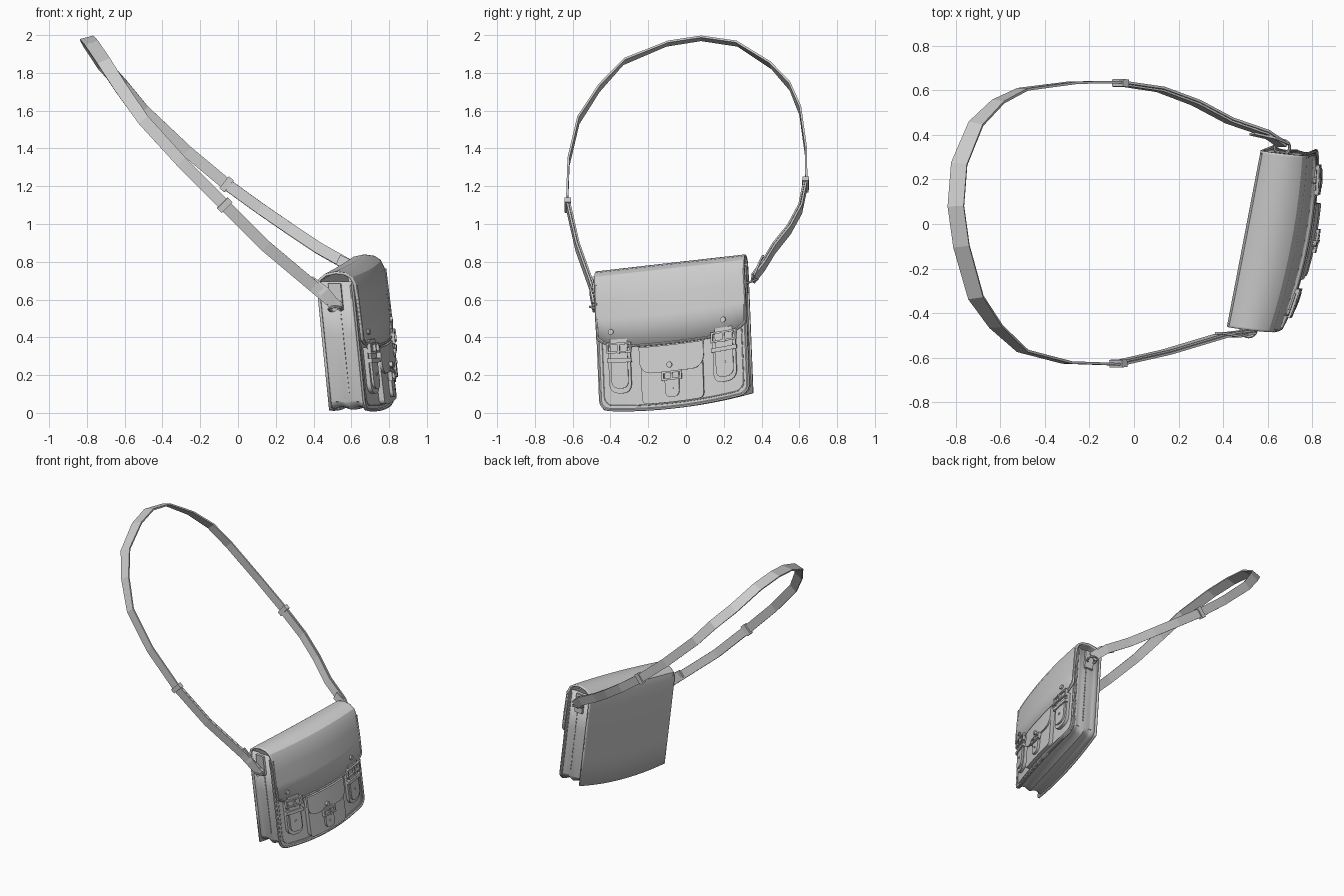
import bpy, bmesh, math
from mathutils import Vector

if "Cube" in bpy.data.objects:
    bpy.data.objects.remove(bpy.data.objects["Cube"])

# ---- bag space: u = along width, d = depth (back to front), w = height ----
def warp(u, d, w):
    e = max(0.0, 1 - (u / 0.4) ** 2)
    h = w / 0.72
    dd = d + 0.042 * e * (1 - 0.4 * h) * d / 0.18
    return Vector((0.565 + 0.19 * u + dd - 0.1 * w,
                   -0.04 + 0.99 * u - 0.11 * dd - 0.04 * w,
                   0.06 + 0.113 * u + w - 0.033 * e * (1 - h)))

def finish(name, bm):
    bmesh.ops.recalc_face_normals(bm, faces=bm.faces)
    me = bpy.data.meshes.new(name)
    bm.to_mesh(me)
    bm.free()
    ob = bpy.data.objects.new(name, me)
    bpy.context.collection.objects.link(ob)
    return ob

def slabs(name, items):
    """Extruded (u, w) outlines between two depths, sliced so they follow the bulge."""
    bm = bmesh.new()
    for outline, d0, d1 in items:
        a = [bm.verts.new((u, d0, w)) for u, w in outline]
        b = [bm.verts.new((u, d1, w)) for u, w in outline]
        n = len(a)
        bm.faces.new(a)
        bm.faces.new(b[::-1])
        for i in range(n):
            bm.faces.new((a[i], a[(i + 1) % n], b[(i + 1) % n], b[i]))
    for i in range(-5, 6):
        bmesh.ops.bisect_plane(bm, geom=bm.verts[:] + bm.edges[:] + bm.faces[:],
                               plane_co=(i * 0.075, 0, 0), plane_no=(1, 0, 0))
    for v in bm.verts:
        v.co = warp(*v.co)
    return finish(name, bm)

def sheet(name, rows, thick):
    """Grid of bag-space points, thickened."""
    bm = bmesh.new()
    g = [[bm.verts.new(warp(*p)) for p in r] for r in rows]
    for r, s in zip(g, g[1:]):
        for i in range(len(r) - 1):
            bm.faces.new((r[i], r[i + 1], s[i + 1], s[i]))
    ob = finish(name, bm)
    m = ob.modifiers.new("thickness", 'SOLIDIFY')
    m.thickness, m.offset = thick, 0
    return ob

def tube(name, pts, r):
    cu = bpy.data.curves.new(name, 'CURVE')
    cu.dimensions, cu.bevel_depth, cu.bevel_resolution = '3D', r, 1
    sp = cu.splines.new('POLY')
    sp.points.add(len(pts) - 1)
    for q, p in zip(sp.points, pts):
        q.co = (*p, 1)
    ob = bpy.data.objects.new(name, cu)
    bpy.context.collection.objects.link(ob)
    bpy.ops.object.select_all(action='DESELECT')
    ob.select_set(True)
    bpy.context.view_layer.objects.active = ob
    bpy.ops.object.convert(target='MESH')

def ribbon(name, pts, hw, th, off=0.0):
    """Flat band along world points; off moves it towards the inside of the loop."""
    pts = [Vector(p) for p in pts]
    bm, prev = bmesh.new(), None
    for i, p in enumerate(pts):
        t = (pts[min(i + 1, len(pts) - 1)] - pts[max(i - 1, 0)]).normalized()
        k = min(1, max(0, (p.z - 1.5) / 0.4))
        ref = Vector((0.7, 0, 0.7)).lerp(Vector((0.96, 0, 0.25)), k)
        s = (ref - t * ref.dot(t)).normalized()
        n = t.cross(s)
        wd = hw * (1 + 0.2 * k)
        ring = [bm.verts.new(p + s * a * wd + n * (off + b * th / 2))
                for a, b in ((-1, -1), (1, -1), (1, 1), (-1, 1))]
        if prev:
            for j in range(4):
                bm.faces.new((prev[j], prev[(j + 1) % 4], ring[(j + 1) % 4], ring[j]))
        else:
            bm.faces.new(ring)
        prev = ring
    bm.faces.new(prev[::-1])
    return finish(name, bm)

def rect(u, w, hu, hw):
    return [(u - hu, w - hw), (u + hu, w - hw), (u + hu, w + hw), (u - hu, w + hw)]

def round_bottom(u0, u1, w0, w1, r):
    pts = [(u0, w1)]
    for cx, a0 in ((u0 + r, 180), (u1 - r, 270)):
        for i in range(5):
            a = math.radians(a0 + 22.5 * i)
            pts.append((cx + r * math.cos(a), w0 + r + r * math.sin(a)))
    return pts + [(u1, w1)]

def disc(u, w, r):
    return [(u + r * math.cos(i * math.pi / 5), w + r * math.sin(i * math.pi / 5)) for i in range(10)]

def frame(u, w, hu, hw, b, d0, d1):
    return [(rect(u, w + s * hw, hu + b, b), d0, d1) for s in (-1, 1)] + \
           [(rect(u + s * hu, w, b, hw - b), d0, d1) for s in (-1, 1)]

# ---- back panel running over the top into the front flap ----
def flap_edge(u):
    return 0.325 + 0.05 * (abs(u) / 0.4) ** 8
us = [-0.4, -0.39, -0.37] + [i * 0.066 for i in range(-5, 6)] + [0.37, 0.39, 0.4]
rows = []
for u in us:
    e = flap_edge(u)
    rows.append([(u, d, w) for d, w in (
        (0, 0), (0, 0.22), (0, 0.44), (0, 0.65), (0.012, 0.69), (0.045, 0.715), (0.1, 0.727),
        (0.15, 0.72), (0.18, 0.7), (0.195, 0.66), (0.2, 0.58), (0.203, 0.48), (0.203, e))])
sheet("back_and_flap", rows, 0.014)
edge = [(-0.395, 0.203, 0.66), (-0.397, 0.207, 0.5)] + \
       [(u * 0.985, 0.209, flap_edge(u) + 0.005) for u in us] + \
       [(0.397, 0.207, 0.5), (0.395, 0.203, 0.66)]
tube("flap_edging", [warp(*p) for p in edge], 0.007)

# ---- front panel with piped edge ----
front = round_bottom(-0.395, 0.395, 0.0, 0.66, 0.045)
slabs("front_panel", [(front, 0.168, 0.184)])
rim = front[:6] + [(i * 0.07, 0.0) for i in range(-4, 5)] + front[6:]
tube("front_edging", [warp(u, 0.182, w + 0.004) for u, w in rim], 0.008)
tube("front_seam", [warp(u * 0.945, 0.185, w + 0.026) for u, w in rim], 0.003)

# ---- folded gusset around both sides and the bottom ----
path = round_bottom(-0.388, 0.388, 0.008, 0.68, 0.04)
path = [path[0], (-0.388, 0.4)] + path[1:6] + [(i * 0.1, 0.008) for i in range(-3, 4)] + \
       path[6:-1] + [(0.388, 0.4), path[-1]]
folds = ((0.0, 0), (0.03, 0.014), (0.055, 0.016), (0.09, 0.002), (0.125, 0.016), (0.15, 0.014), (0.175, 0))
sheet("gusset", [[(u * (1 - 1.2 * s), d, w + (s if w < 0.04 else 0)) for d, s in folds]
                 for u, w in path], 0.008)
slabs("gusset_stitches", [(rect(s * 0.386, 0.1 + i * 0.025, 0.007, 0.008), 0.1, 0.106)
                          for s in (-1, 1) for i in range(20)])

# ---- side straps with buckles on the front ----
for s, side in ((-1, "left"), (1, "right")):
    c = s * 0.28
    slabs(side + "_front_pouch", [(round_bottom(c - 0.06, c + 0.06, 0.09, 0.33, 0.045), 0.18, 0.205)])
    slabs(side + "_front_strap", [(round_bottom(c - 0.046, c + 0.046, 0.115, 0.37, 0.035), 0.2, 0.216)])
    slabs(side + "_strap_keeper", [(rect(c, 0.26, 0.066, 0.011), 0.2, 0.225)])
    slabs(side + "_front_buckle", frame(c, 0.325, 0.062, 0.022, 0.005, 0.208, 0.226)
          + [(rect(c, 0.322, 0.006, 0.026), 0.214, 0.23)])
    slabs(side + "_rivets", [(disc(c, 0.19, 0.008), 0.21, 0.221),
                             (disc(s * 0.3 - 0.02, 0.41, 0.015), 0.205, 0.221)])

# ---- centre pocket ----
slabs("centre_pocket", [(round_bottom(-0.165, 0.165, 0.03, 0.31, 0.025), 0.18, 0.208)])
slabs("centre_pocket_flap", [(round_bottom(-0.172, 0.172, 0.185, 0.32, 0.06), 0.205, 0.218)])
slabs("centre_tab", [(round_bottom(-0.038, 0.038, 0.055, 0.2, 0.03), 0.205, 0.222)])
slabs("centre_buckle", frame(0, 0.165, 0.048, 0.018, 0.005, 0.212, 0.23)
      + [(rect(0, 0.163, 0.005, 0.022), 0.22, 0.233)])
slabs("centre_rivets", [(disc(-0.01, 0.22, 0.015), 0.215, 0.232), (disc(0, 0.1, 0.007), 0.22, 0.227)])

# ---- shoulder strap ----
strap = [(0.53, -0.49, 0.56), (0.40, -0.505, 0.67), (0.15, -0.58, 0.88), (-0.07, -0.63, 1.10),
         (-0.30, -0.622, 1.33), (-0.50, -0.57, 1.55), (-0.62, -0.46, 1.72), (-0.71, -0.33, 1.86),
         (-0.775, -0.10, 1.955), (-0.80, 0.08, 1.983), (-0.785, 0.27, 1.955), (-0.71, 0.45, 1.84),
         (-0.61, 0.55, 1.73), (-0.50, 0.605, 1.60), (-0.27, 0.635, 1.385), (-0.06, 0.637, 1.21),
         (0.12, 0.61, 1.08), (0.28, 0.55, 0.97), (0.43, 0.47, 0.87), (0.59, 0.415, 0.78), (0.67, 0.36, 0.71)]
ribbon("shoulder_strap", strap, 0.031, 0.011)
ribbon("strap_lining_left", strap[:4], 0.03, 0.009, 0.012)
ribbon("strap_lining_right", strap[-6:], 0.03, 0.009, 0.012)
for i, side in ((3, "left"), (15, "right")):
    p, t = Vector(strap[i]), (Vector(strap[i + 1]) - Vector(strap[i - 1])).normalized()
    ribbon(side + "_strap_slider", [p - t * 0.017, p + t * 0.017], 0.04, 0.034, 0.004)
ribbon("strap_tail_left", [(0.53, -0.488, 0.55), (0.46, -0.505, 0.64), (0.38, -0.49, 0.70)], 0.028, 0.01)
ribbon("strap_tail_right", [(0.68, 0.36, 0.71), (0.62, 0.385, 0.77), (0.53, 0.405, 0.81)], 0.028, 0.01)

# ---- rings and tabs joining the strap to the gusset ----
for s, side, loc in ((-1, "left", (0.515, -0.475, 0.55)), (1, "right", (0.665, 0.345, 0.695))):
    slabs(side + "_ring_tab", [(rect(s * 0.392, 0.6, 0.009, 0.07), 0.055, 0.12)])
    bpy.ops.mesh.primitive_torus_add(location=loc, rotation=(math.radians(20 * s), 0, 0), major_radius=0.034,
                                     minor_radius=0.007, major_segments=16, minor_segments=6)
    bpy.context.object.name = side + "_strap_ring"

# ---- smooth leather, crisp edges ----
for ob in bpy.context.collection.objects:
    ob.select_set(ob.type == 'MESH' and not ob.name.startswith(("shoulder", "strap")))
bpy.ops.object.shade_smooth_by_angle(angle=math.radians(30))
